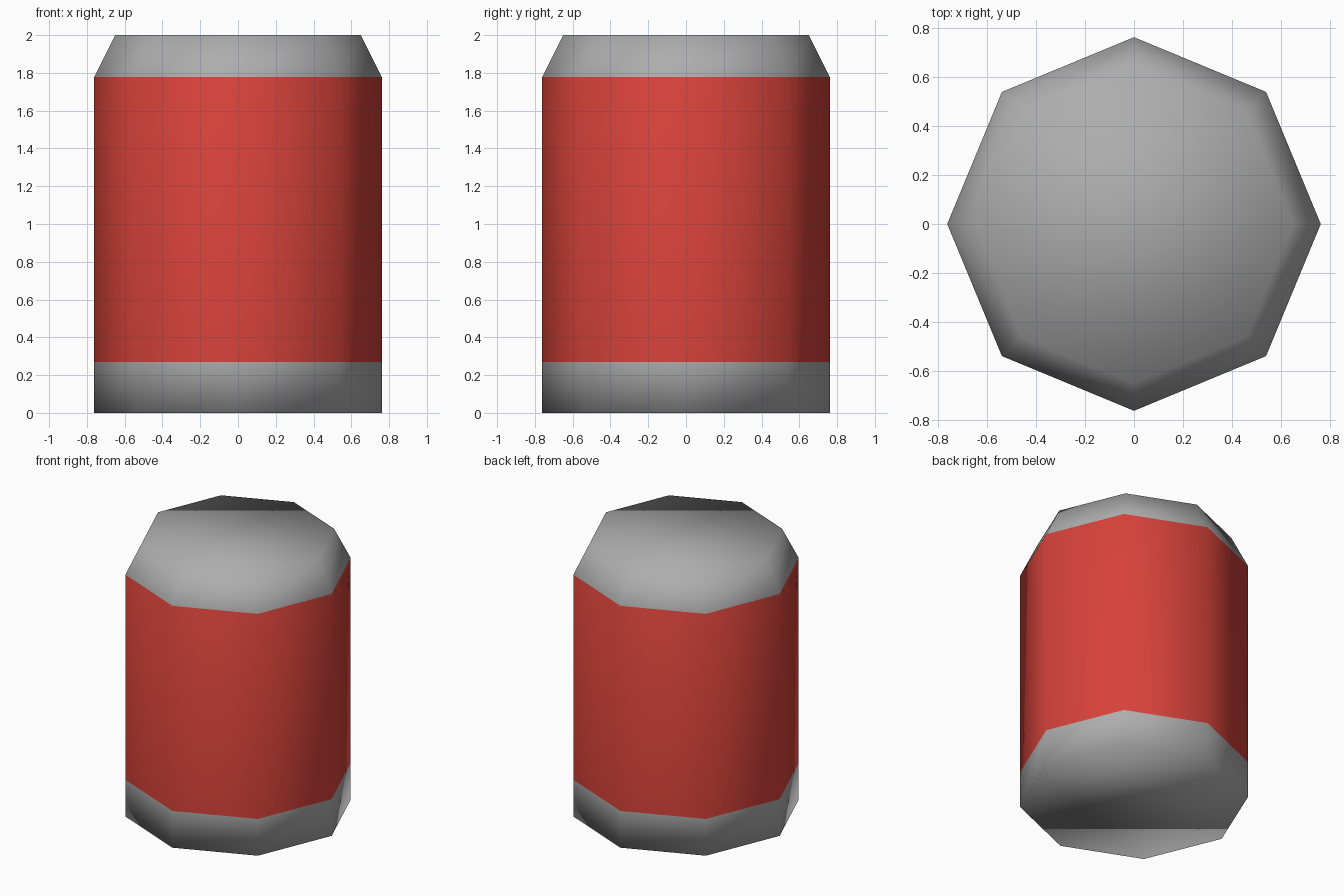
import bpy, bmesh, math

if "Cube" in bpy.data.objects:
    bpy.data.objects.remove(bpy.data.objects["Cube"])

SIDES = 8
# (height, radius) rings from the base to the chamfered lid
PROFILE = [(0.0, 0.762), (0.27, 0.762), (1.777, 0.762), (2.0, 0.65)]


def material(name, rgb):
    m = bpy.data.materials.new(name)
    m.diffuse_color = (*rgb, 1.0)
    m.use_nodes = True
    m.node_tree.nodes["Principled BSDF"].inputs["Base Color"].default_value = m.diffuse_color
    return m


mesh = bpy.data.meshes.new("can_body")
can = bpy.data.objects.new("can_body", mesh)
bpy.context.collection.objects.link(can)
mesh.materials.append(material("metal grey", (0.42, 0.42, 0.42)))
mesh.materials.append(material("label red", (0.68, 0.055, 0.042)))

# Octagonal rings with corners on the axes
bm = bmesh.new()
rings = []
for z, r in PROFILE:
    angles = [2 * math.pi * i / SIDES for i in range(SIDES)]
    rings.append([bm.verts.new((r * math.cos(a), r * math.sin(a), z)) for a in angles])

# Side walls: the middle band is the red label
for k in range(len(rings) - 1):
    low, high = rings[k], rings[k + 1]
    for i in range(SIDES):
        j = (i + 1) % SIDES
        face = bm.faces.new((low[i], low[j], high[j], high[i]))
        face.material_index = 1 if k == 1 else 0

# Flat base and lid
bm.faces.new(rings[0][::-1])
bm.faces.new(rings[-1])

# The whole can is smooth shaded
for face in bm.faces:
    face.smooth = True
bm.to_mesh(mesh)
bm.free()
